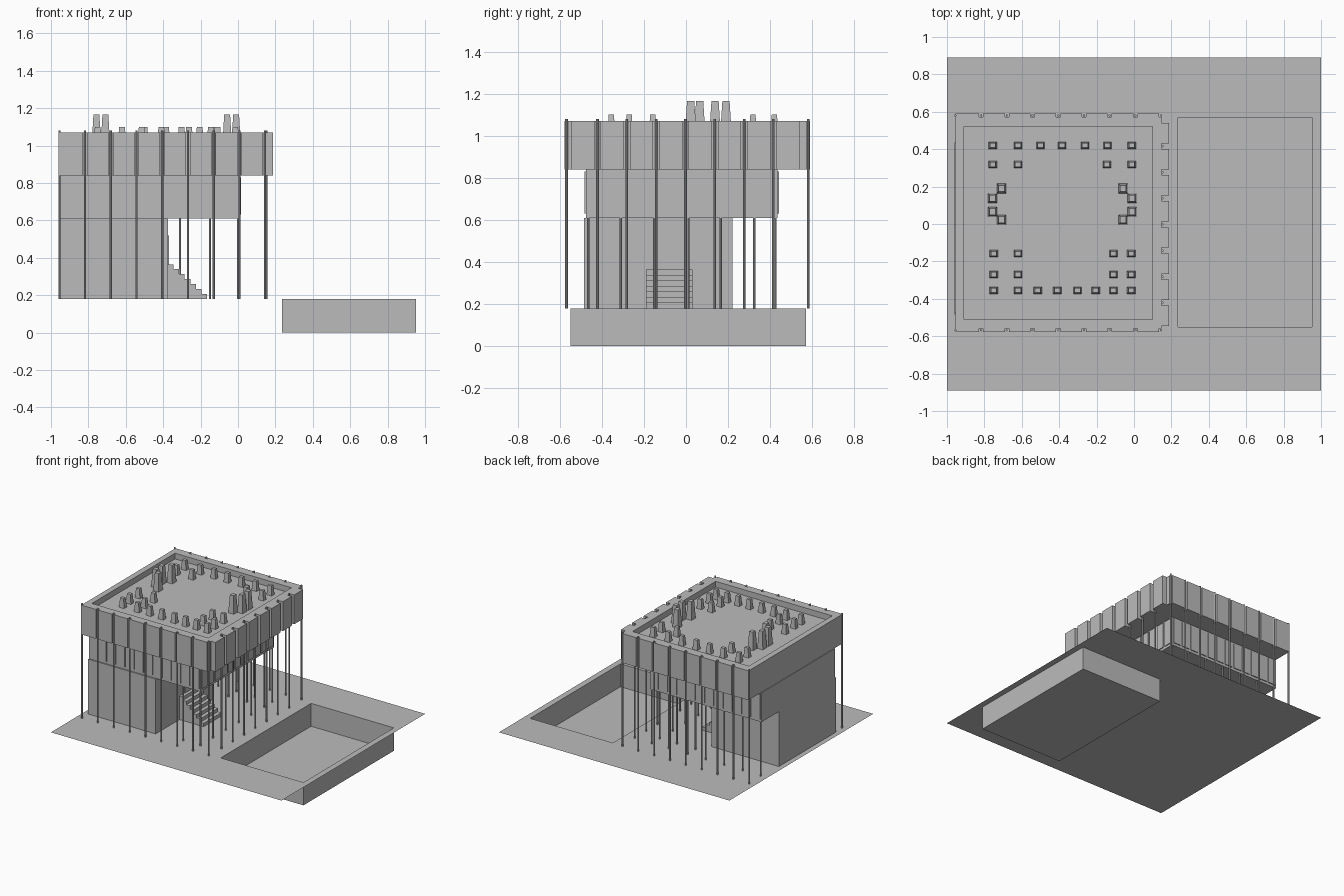
import bpy, bmesh, math

if "Cube" in bpy.data.objects:
    bpy.data.objects.remove(bpy.data.objects["Cube"])

grey = bpy.data.materials.new("plain_grey")
grey.diffuse_color = (0.5, 0.5, 0.5, 1)
grey.use_nodes = True
grey.node_tree.nodes["Principled BSDF"].inputs["Base Color"].default_value = grey.diffuse_color


def finish(name, bm, normals=True):
    if normals:
        bmesh.ops.recalc_face_normals(bm, faces=bm.faces)
    me = bpy.data.meshes.new(name)
    bm.to_mesh(me)
    bm.free()
    me.materials.append(grey)
    ob = bpy.data.objects.new(name, me)
    bpy.context.collection.objects.link(ob)
    return ob


def add_box(bm, x0, x1, y0, y1, z0, z1, taper=1.0):
    cx, cy = (x0 + x1) / 2, (y0 + y1) / 2
    vs = []
    for z, t in ((z0, 1.0), (z1, taper)):
        for x, y in ((x0, y0), (x1, y0), (x1, y1), (x0, y1)):
            vs.append(bm.verts.new((cx + (x - cx) * t, cy + (y - cy) * t, z)))
    bm.faces.new(vs[3::-1])
    bm.faces.new(vs[4:])
    for i in range(4):
        j = (i + 1) % 4
        bm.faces.new((vs[i], vs[j], vs[j + 4], vs[i + 4]))


def boxes(name, items):
    bm = bmesh.new()
    for it in items:
        add_box(bm, *it)
    return finish(name, bm)


def rods(name, points, z0, z1, r=0.006):
    bm = bmesh.new()
    for x, y in points:
        c = bmesh.ops.create_cone(bm, cap_ends=True, segments=8, radius1=r,
                                  radius2=r, depth=z1 - z0)
        bmesh.ops.translate(bm, verts=c["verts"], vec=(x, y, (z0 + z1) / 2))
    return finish(name, bm)


G = 0.18  # ground level

# Thin ground sheet with a rectangular opening
PX0, PX1, PY0, PY1 = 0.235, 0.953, -0.55, 0.57
bm = bmesh.new()
outer = [bm.verts.new((x, y, G)) for x, y in ((-1, -.89), (1, -.89), (1, .89), (-1, .89))]
rect = ((PX0, PY0), (PX1, PY0), (PX1, PY1), (PX0, PY1))
rim = [bm.verts.new((x, y, G)) for x, y in rect]
for i in range(4):
    j = (i + 1) % 4
    bm.faces.new((outer[i], outer[j], rim[j], rim[i]))
finish("ground_sheet", bm, False)

# Sunken basin, walls and floor facing inward
bm = bmesh.new()
top = [bm.verts.new((x, y, G)) for x, y in rect]
low = [bm.verts.new((x, y, 0)) for x, y in rect]
bm.faces.new(low)
for i in range(4):
    j = (i + 1) % 4
    bm.faces.new((top[i], top[j], low[j], low[i]))
finish("sunken_basin", bm, False)

# Ground and upper storeys
boxes("ground_storey", [(-.96, -.375, -.485, .22, G, .61)])
boxes("upper_storey", [(-.96, .008, -.475, .435, .61, .84)])

# Entrance door plate and solid stair
boxes("door", [(-.375, -.369, -.13, -.04, .365, .52)])
n = 7
rise, run = (.365 - G) / n, .21 / n
bm = bmesh.new()
prof = [(-.375, G)]
for i in range(n):
    x = -.165 - i * run
    prof += [(x, G + i * rise), (x, G + (i + 1) * rise)]
prof.append((-.375, .365))
f = bm.faces.new([bm.verts.new((x, -.19, z)) for x, z in prof])
ext = bmesh.ops.extrude_face_region(bm, geom=[f])
bmesh.ops.translate(bm, vec=(0, .22, 0),
                    verts=[v for v in ext["geom"] if isinstance(v, bmesh.types.BMVert)])
finish("entrance_stair", bm)

# Window plates around the three open sides of the upper storey
plates = []
for i in range(12):
    x = -.95 + i * .0803
    plates.append((x, x + .064, -.482, -.474, .63, .83))
    plates.append((x, x + .064, .434, .442, .63, .83))
for i in range(11):
    y = -.465 + i * .0822
    plates.append((.007, .015, y, y + .064, .63, .83))
boxes("window_plates", plates)

# Roof: core, raised parapet ring
RX0, RX1, RY0, RY1 = -.955, .148, -.56, .573
IX0, IX1, IY0, IY1 = -.91, .10, -.51, .52
boxes("roof_core", [(RX0, RX1, RY0, RY1, .84, 1.025)])
boxes("roof_parapet", [
    (RX0, RX1, RY0, IY0, 1.025, 1.07), (RX0, RX1, IY1, RY1, 1.025, 1.07),
    (RX0, IX0, IY0, IY1, 1.025, 1.07), (IX1, RX1, IY0, IY1, 1.025, 1.07)])

# Facade panels separated by slots
cols_x = [-.955 + i * .1375 for i in range(9)]
cols_y = [-.56 + i * .1394 for i in range(9)]
panels = []
for a, b in zip(cols_x, cols_x[1:]):
    x0 = a if a == cols_x[0] else a + .011
    panels.append((x0, b - .011, -.577, RY0, .84, 1.07))
    panels.append((x0, b - .011, RY1, .59, .84, 1.07))
for a, b in zip(cols_y, cols_y[1:]):
    panels.append((RX1, .186, a + .015, b - .015, .84, 1.07))
boxes("roof_panels", panels)

# Slender columns standing in the slots
pts = [(x, y) for x in cols_x for y in (-.568, .58)]
pts += [(.152, y) for y in cols_y[1:-1]]
rods("outer_columns", pts, G, 1.08)

# Inner columns beneath the edge of the upper storey
pts = [(x, .425) for x in (0, -.15, -.31, -.47, -.63, -.79, -.945)]
pts += [(0, y) for y in (.325, .165, .01, -.15, -.31, -.465)]
pts += [(-.15, .325), (-.31, .325), (-.15, -.465)]
rods("inner_columns", pts, G, .62)

# Small tapered roof lights
D = 1.025
small = [(x, .42) for x in (-.755, -.62, -.50, -.385, -.262, -.142, -.012)]
small += [(x, -.355) for x in (-.75, -.62, -.515, -.41, -.302, -.205, -.11, -.015)]
small += [(x, .318) for x in (-.755, -.62, -.145, -.012)]
small += [(x, y) for x in (-.75, -.62, -.11, -.015) for y in (-.158, -.27)]
boxes("small_roof_lights", [(x - .022, x + .022, y - .018, y + .018, D, 1.10, .68)
                            for x, y in small])

# Tall roof lights in two mirrored arcs
tall = []
for y, inset in ((.19, .048), (.138, 0), (.065, 0), (.022, .048)):
    tall += [(-.757 + inset, y), (-.01 - inset, y)]
boxes("tall_roof_lights", [(x - .024, x + .024, y - .026, y + .026, D, 1.165, .66)
                           for x, y in tall])
